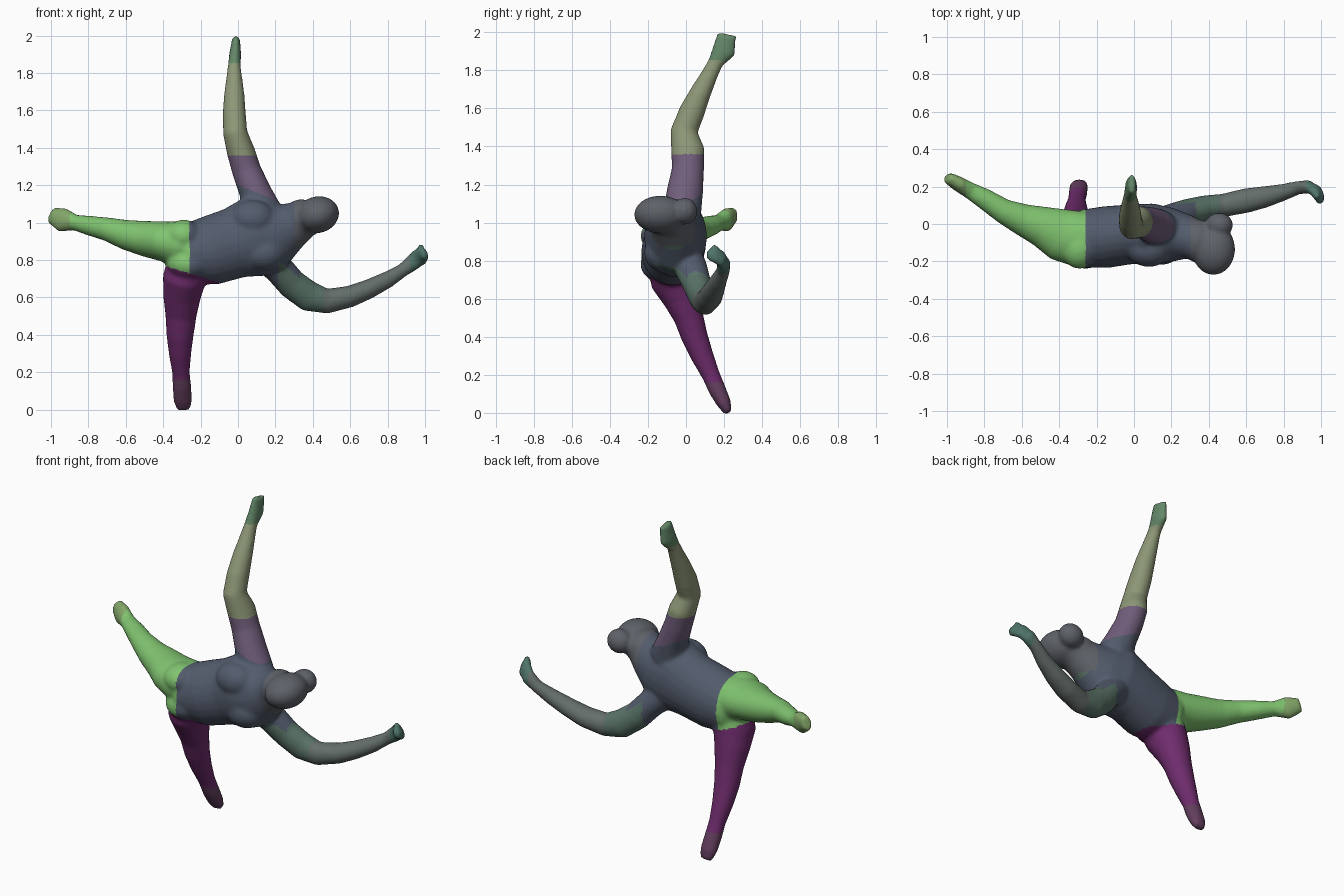
import bpy, bmesh, math
from mathutils import Vector, Matrix, noise

if "Cube" in bpy.data.objects:
    bpy.data.objects.remove(bpy.data.objects["Cube"])

SIDES = 24
bm = bmesh.new()


def limb(points):
    """Closed loft through rings of (x, y, z, radius along y, radius across)."""
    centres = [Vector(p[:3]) for p in points]
    rings = []
    for i, p in enumerate(points):
        t = (centres[min(i + 1, len(points) - 1)] - centres[max(i - 1, 0)]).normalized()
        u = Vector((0, 1, 0))
        u = (u - t * u.dot(t)).normalized()
        w = t.cross(u)
        rings.append([bm.verts.new(centres[i] + u * (p[3] * math.cos(a)) + w * (p[4] * math.sin(a)))
                      for a in (2 * math.pi * k / SIDES for k in range(SIDES))])
    for a, b in zip(rings, rings[1:]):
        for k in range(SIDES):
            n = (k + 1) % SIDES
            bm.faces.new((a[k], a[n], b[n], b[k]))
    bm.faces.new(rings[0])
    bm.faces.new(rings[-1])


def blob(centre, radii, tilt=0.0):
    m = (Matrix.Translation(centre) @ Matrix.Rotation(tilt, 4, 'Y')
         @ Matrix.Diagonal((*radii, 1)))
    bmesh.ops.create_uvsphere(bm, u_segments=24, v_segments=14, radius=1, matrix=m)


# torso and neck
limb([(-.38, -.09, .83, .08, .08), (-.28, -.08, .83, .155, .16), (-.15, -.07, .85, .165, .185),
      (-.02, -.055, .89, .16, .19), (.10, -.055, .93, .165, .22), (.20, -.06, .94, .145, .19),
      (.28, -.07, .98, .12, .13), (.36, -.09, 1.02, .10, .10), (.45, -.10, 1.05, .08, .08)])
# raised arm with flat hand
limb([(.13, -.02, 1.05, .10, .11), (.09, -.005, 1.17, .095, .085), (.045, .01, 1.28, .085, .078),
      (.015, .01, 1.38, .088, .075), (-.015, -.01, 1.48, .072, .065), (-.02, .03, 1.58, .068, .062),
      (-.02, .075, 1.68, .056, .055), (-.02, .125, 1.78, .044, .042), (-.02, .155, 1.84, .04, .034),
      (-.015, .198, 1.90, .062, .032), (-.01, .215, 1.99, .052, .02)])
# reaching arm with bent hand
limb([(.15, 0, .82, .09, .09), (.22, .03, .75, .085, .08), (.29, .06, .67, .075, .08),
      (.38, .085, .605, .068, .082), (.48, .10, .58, .062, .067), (.60, .125, .605, .066, .058),
      (.70, .145, .645, .058, .052), (.80, .17, .695, .045, .045), (.88, .195, .745, .036, .036),
      (.94, .198, .79, .036, .045)])
limb([(.93, .20, .785, .03, .04), (.97, .18, .815, .03, .05), (.99, .145, .83, .026, .042),
      (1.0, .11, .83, .018, .025)])
limb([(.95, .19, .81, .022, .022), (.975, .165, .85, .02, .02), (.98, .14, .88, .016, .014)])
# sideways leg with foot
limb([(-.20, -.08, .87, .13, .12), (-.30, -.08, .885, .15, .125), (-.40, -.055, .90, .14, .107),
      (-.50, -.01, .915, .108, .095), (-.60, .025, .935, .085, .08), (-.70, .07, .965, .066, .063),
      (-.80, .135, .985, .056, .052), (-.87, .175, 1.0, .046, .042), (-.94, .215, 1.015, .04, .066),
      (-1.0, .25, 1.04, .03, .042)])
# lowered leg with foot
limb([(-.25, -.07, .78, .13, .13), (-.29, -.06, .69, .125, .115), (-.30, -.02, .60, .10, .10),
      (-.305, .015, .50, .078, .083), (-.31, .045, .40, .07, .073), (-.31, .085, .30, .06, .06),
      (-.305, .13, .20, .048, .047), (-.30, .165, .12, .046, .05), (-.295, .20, .05, .038, .05),
      (-.29, .222, 0, .02, .036)])
# skull, face and nape, seat and back muscles
blob((.425, -.135, 1.042), (.117, .138, .098), -.25)
blob((.455, -.005, 1.06), (.075, .065, .07), -.25)
blob((.34, -.09, 1.02), (.10, .115, .105), -.25)
blob((-.29, -.13, .93), (.10, .11, .085))
blob((-.26, -.13, .78), (.12, .11, .09))
blob((.08, -.13, 1.02), (.12, .10, .10))
blob((.14, -.12, .84), (.12, .10, .10))

# fuse the parts into one skin
bmesh.ops.recalc_face_normals(bm, faces=bm.faces)
mesh = bpy.data.meshes.new("figure_skin")
bm.to_mesh(mesh)
bm.free()
skin = bpy.data.objects.new("figure_skin", mesh)
bpy.context.collection.objects.link(skin)
rm = skin.modifiers.new("fuse", 'REMESH')
rm.mode, rm.voxel_size = 'VOXEL', .011
sm = skin.modifiers.new("soften", 'SMOOTH')
sm.factor, sm.iterations = .5, 6
fused = bpy.data.meshes.new_from_object(skin.evaluated_get(bpy.context.evaluated_depsgraph_get()))
bpy.data.objects.remove(skin)


def material(name, rgb):
    m = bpy.data.materials.new(name)
    m.diffuse_color = (*[(c / 255) ** 2.2 for c in rgb], 1)
    m.use_nodes = True
    m.node_tree.nodes["Principled BSDF"].inputs["Base Color"].default_value = m.diffuse_color
    return m


COLOURS = {
    "torso": (84, 92, 108), "head": (94, 98, 104),
    "raised_upper_arm": (112, 94, 122), "raised_forearm": (140, 150, 118), "raised_hand": (100, 135, 105),
    "reaching_upper_arm": (90, 115, 104), "reaching_forearm": (100, 110, 106), "reaching_hand": (80, 115, 105),
    "sideways_leg": (128, 195, 112), "sideways_foot": (130, 165, 105),
    "lowered_leg": (110, 48, 108), "lowered_foot": (100, 65, 95),
}
PATCHES = [material("magenta_patch", (140, 30, 95)), material("teal_patch", (40, 135, 105)),
           material("navy_patch", (55, 50, 110)), material("rust_patch", (150, 100, 85))]


def region(c):
    x, y, z = c
    if z > 1.2 - .4 * x and x < .22 and z > 1.12:
        return ("raised_hand" if z > 1.85 else "raised_forearm" if z > 1.36 else "raised_upper_arm")
    if x > .3 and z > .88:
        if x < .85:
            return "head"
    if x > .22 and z < .97 - x * .8 or x > .33 and z < .9:
        return ("reaching_hand" if x > .92 else "reaching_forearm" if x > .46 else "reaching_upper_arm")
    if z < .68 - .3 * (x + .1) and x < -.06 and z < .77:
        return "lowered_foot" if z < .16 else "lowered_leg"
    if x < -.26:
        return "sideways_foot" if x < -.9 else "sideways_leg"
    return "torso"


def patch(name, c):
    """Mottled colour on the head, hands and feet."""
    if name.endswith(("hand", "foot")) or (name == "head" and c.x > .4):
        for i in range(4):
            if noise.noise(c * 16 + Vector((i * 7.3, 0, 0))) > .28:
                return i + 1
    return 0


# split the skin into coloured, named body parts
for name, rgb in COLOURS.items():
    part = bmesh.new()
    part.from_mesh(fused)
    drop = []
    for f in part.faces:
        c = f.calc_center_median()
        f.smooth = True
        if region(c) == name:
            f.material_index = patch(name, c)
        else:
            drop.append(f)
    bmesh.ops.delete(part, geom=drop, context='FACES')
    normals = [v.normal.copy() for v in part.verts]
    me = bpy.data.meshes.new(name)
    part.to_mesh(me)
    part.free()
    me.materials.clear()
    for m in [material(name, rgb)] + PATCHES:
        me.materials.append(m)
    me.normals_split_custom_set_from_vertices(normals)
    bpy.context.collection.objects.link(bpy.data.objects.new(name, me))
